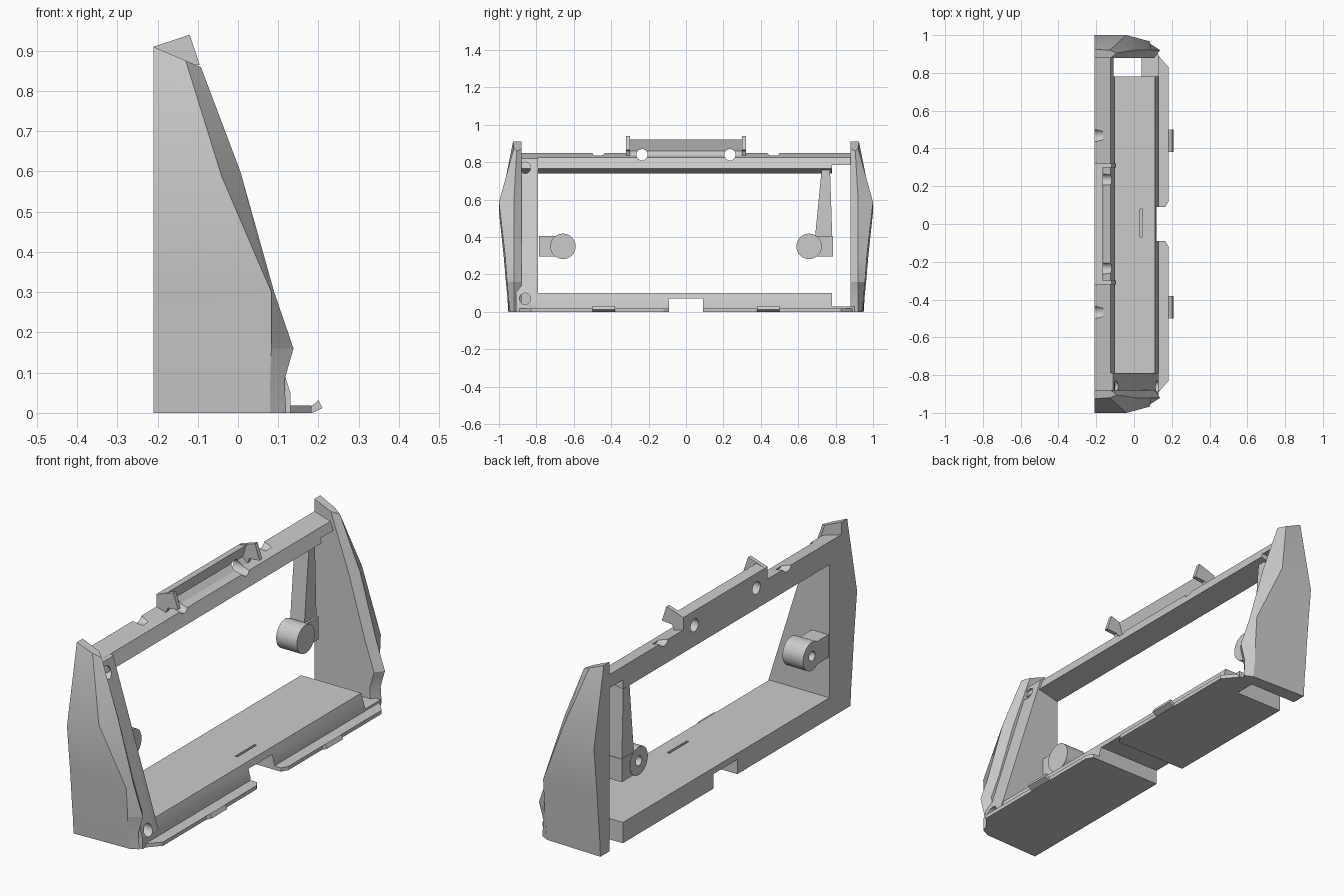
import bpy
import bmesh
import math
from mathutils import Matrix, Vector

cube = bpy.data.objects.get("Cube")
if cube:
    bpy.data.objects.remove(cube, do_unlink=True)

# Single matte grey
grey = bpy.data.materials.new("matte_grey")
grey.use_nodes = True
grey.diffuse_color = (0.6, 0.6, 0.6, 1)
grey.node_tree.nodes["Principled BSDF"].inputs["Base Color"].default_value = (0.6, 0.6, 0.6, 1)

parts = []


def finish(name, bm, keep=True):
    bmesh.ops.recalc_face_normals(bm, faces=bm.faces)
    mesh = bpy.data.meshes.new(name)
    bm.to_mesh(mesh)
    bm.free()
    mesh.materials.append(grey)
    obj = bpy.data.objects.new(name, mesh)
    bpy.context.collection.objects.link(obj)
    if keep:
        parts.append(obj)
    else:
        obj.hide_render = True
    return obj


def prism(name, outline, axis, lo, hi, keep=True):
    """Extrude a 2D outline from lo to hi along the named axis."""
    place = {
        "x": lambda a, b, d: (d, a, b),
        "y": lambda a, b, d: (a, d, b),
        "z": lambda a, b, d: (a, b, d),
    }[axis]
    bm = bmesh.new()
    face = bm.faces.new([bm.verts.new(place(a, b, lo)) for a, b in outline])
    result = bmesh.ops.extrude_face_region(bm, geom=[face])
    verts = [v for v in result["geom"] if isinstance(v, bmesh.types.BMVert)]
    bmesh.ops.translate(bm, verts=verts, vec=Vector(place(0, 0, hi - lo)))
    return finish(name, bm, keep)


def box(name, x, y, z, keep=True):
    outline = [(x[0], y[0]), (x[1], y[0]), (x[1], y[1]), (x[0], y[1])]
    return prism(name, outline, "z", z[0], z[1], keep)


def rod(name, x, y, z, radius, keep=True):
    """Cylinder along x."""
    bm = bmesh.new()
    matrix = Matrix.Translation(((x[0] + x[1]) / 2, y, z)) @ Matrix.Rotation(math.pi / 2, 4, "Y")
    bmesh.ops.create_cone(bm, cap_ends=True, segments=40, radius1=radius,
                          radius2=radius, depth=x[1] - x[0], matrix=matrix)
    return finish(name, bm, keep)


def cut(targets, cutters):
    """Subtract the cutters, bake the result and drop the cutters."""
    for obj in targets:
        for cutter in cutters:
            mod = obj.modifiers.new("cut", "BOOLEAN")
            mod.operation = "DIFFERENCE"
            mod.solver = "EXACT"
            mod.object = cutter
        bpy.context.view_layer.update()
        graph = bpy.context.evaluated_depsgraph_get()
        baked = bpy.data.meshes.new_from_object(obj.evaluated_get(graph))
        obj.modifiers.clear()
        obj.data = baked
    for cutter in cutters:
        bpy.data.objects.remove(cutter, do_unlink=True)


BACK = -0.21
SIDES = (("right", -1), ("left", 1))

# Floor with cable channel below and a thin slit on top
floor = prism("floor", [(BACK, 0), (0.13, 0), (0.13, 0.03), (0.11, 0.1), (BACK, 0.1)],
              "y", -0.79, 0.78)
cut([floor], [
    box("channel_cutter", (-0.3, 0.3), (-0.09, 0.09), (-0.1, 0.07), False),
    box("slit_cutter", (0.033, 0.045), (-0.07, 0.08), (0.08, 0.2), False),
])
box("floor_bridge", (0.04, 0.13), (0.77, 0.9), (0, 0.028))

# Top bar with its raised lip, holes and notches
bar = prism("top_bar", [(BACK, 0.74), (BACK, 0.85), (-0.125, 0.825), (-0.115, 0.8), (-0.1, 0.765)],
            "y", -0.9, 0.9)
lip = prism("top_lip", [(BACK, 0.85), (BACK, 0.91), (-0.165, 0.922), (-0.185, 0.86), (-0.16, 0.835)],
            "y", -0.305, 0.305)
cutters = [box("slot_cutter", (-0.3, 0), (0.78, 0.88), (0.7, 0.785), False)]
for side, s in SIDES:
    cutters.append(rod("hole_cutter", (-0.3, 0), s * 0.235, 0.84, 0.03, False))
    cutters.append(rod("notch_cutter", (-0.3, -0.165), s * 0.468, 0.865, 0.036, False))
cut([bar, lip], cutters)
for side, s in SIDES:
    prism(side + "_lip_horn",
          [(BACK, 0.85), (BACK, 0.91), (-0.12, 0.94), (-0.095, 0.865), (-0.15, 0.86), (-0.16, 0.835)],
          "y", s * 0.31 - 0.01, s * 0.31 + 0.01)

# Solid side panel with screw holes
panel = prism("right_side_panel",
              [(BACK, 0), (0.13, 0), (0.13, 0.05), (-0.11, 0.82), (BACK, 0.85)],
              "y", -0.91, -0.79)
cut([panel], [
    rod("upper_screw_cutter", (-0.3, 0.3), -0.86, 0.77, 0.03, False),
    rod("lower_screw_cutter", (0.03, 0.3), -0.86, 0.07, 0.03, False),
])

# Faceted end caps: rings of z, outer back y, corner x, corner y, front x
RINGS = [
    (0, 0.95, 0.08, 0.94, 0.12),
    (0.08, 0.955, 0.08, 0.95, 0.115),
    (0.16, 0.963, 0.083, 0.957, 0.138),
    (0.3, 0.975, 0.083, 0.967, 0.09),
    (0.56, 1.0, -0.04, 1.0, 0.006),
    (0.91, 0.925, -0.13, 0.92, -0.092),
]


def end_cap(name, s):
    bm = bmesh.new()
    loops = []
    for z, back_y, corner_x, corner_y, front_x in RINGS:
        flat = [(BACK, 0.88), (BACK, back_y), (corner_x, corner_y),
                (front_x, 0.92 if z < 0.9 else 0.905), (front_x - 0.03, 0.88)]
        # The crease and the crown follow tilted planes
        tilt = {0.56: 0.3, 0.91: -0.43}.get(z, 0)
        base = z - 0.025 if z == 0.56 else z
        loops.append([bm.verts.new((x, s * y, base + tilt * (x - BACK))) for x, y in flat])
    for low, high in zip(loops, loops[1:]):
        for i in range(len(low)):
            j = (i + 1) % len(low)
            bm.faces.new((low[i], low[j], high[j], high[i]))
    bm.faces.new(loops[0])
    bm.faces.new(loops[-1])
    finish(name, bm)


for side, s in SIDES:
    end_cap(side + "_end_cap", s)

    # Front ledge and its clip tab
    prism(side + "_ledge",
          [(0.11, s * 0.09), (0.165, s * 0.09), (0.183, s * 0.12),
           (0.183, s * 0.83), (0.13, s * 0.89), (0.11, s * 0.89)], "z", 0, 0.018)
    prism(side + "_clip_tab", [(0.17, 0.005), (0.2, 0.032), (0.21, 0.012), (0.185, 0)],
          "y", s * 0.44 - 0.06, s * 0.44 + 0.06)

    # Round boss on a bracket
    boss = rod(side + "_boss", (BACK, -0.1), s * 0.658, 0.35, 0.068)
    bracket = box(side + "_bracket", (BACK + 0.002, -0.12),
                  sorted((s * 0.655, s * 0.785)), (0.295, 0.405))
    cut([boss, bracket], [rod("boss_hole_cutter", (-0.3, -0.14), s * 0.658, 0.35, 0.023, False)])

# Hanging arm holding the left bracket
prism("left_hanging_arm", [(0.69, 0.4), (0.725, 0.76), (0.77, 0.76), (0.782, 0.4)],
      "x", BACK + 0.004, -0.13)

# Smooth shading that keeps edges sharp
bpy.ops.object.select_all(action="DESELECT")
for obj in parts:
    obj.select_set(True)
bpy.context.view_layer.objects.active = parts[0]
bpy.ops.object.shade_smooth_by_angle(angle=math.radians(20))
